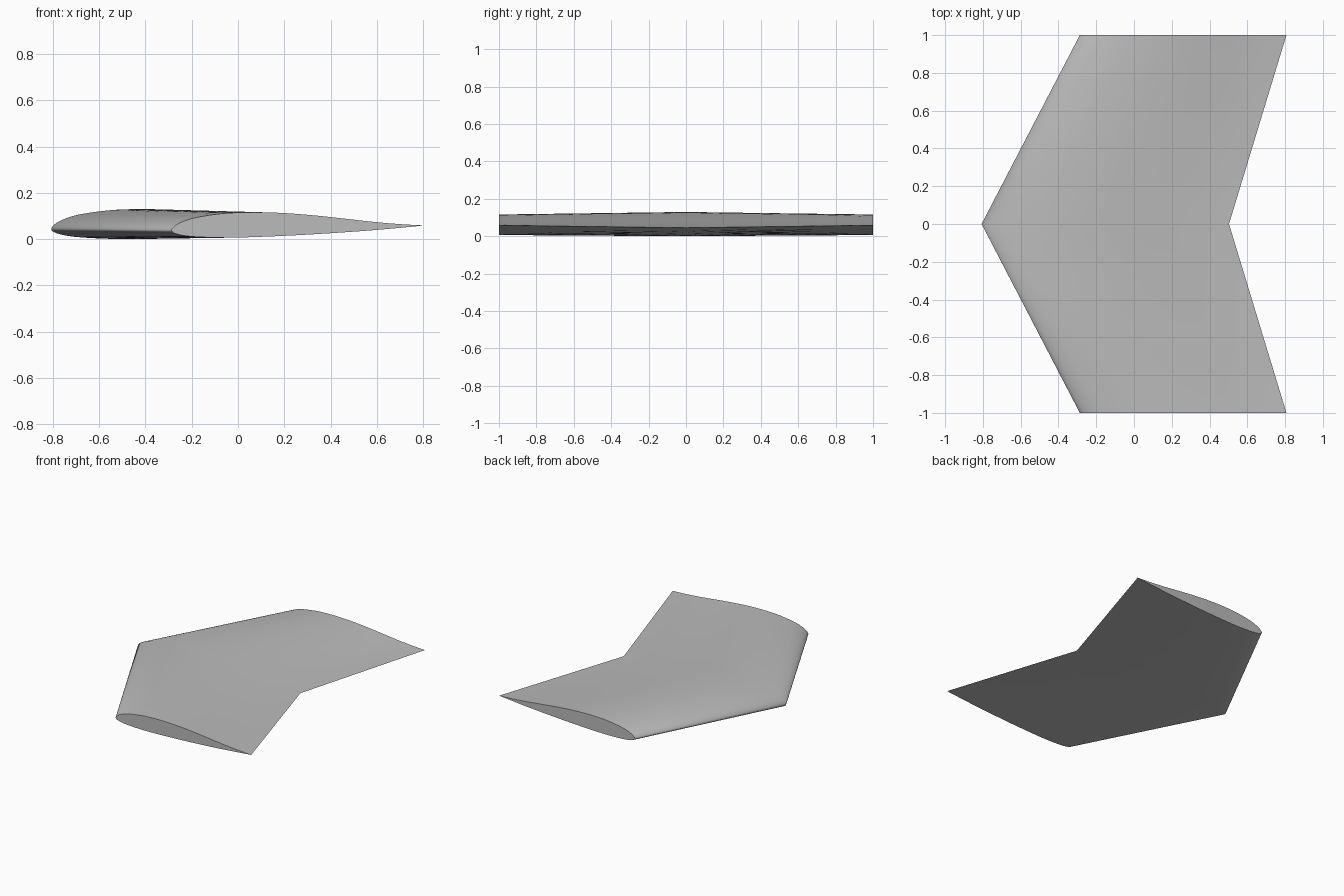
import bpy
import bmesh
import math
from mathutils import Vector

if "Cube" in bpy.data.objects:
    bpy.data.objects.remove(bpy.data.objects["Cube"], do_unlink=True)

# Reflexed airfoil of unit chord: chord position, height
UPPER = [(1, 0), (.9, .0075), (.8, .018), (.7, .031), (.6, .044), (.5, .055),
         (.4, .0627), (.3, .0655), (.2, .0625), (.1, .0495), (.05, .036),
         (.02, .0222), (.005, .010)]
LOWER = [(0, 0), (.005, -.0075), (.02, -.0145), (.05, -.0217), (.1, -.0277),
         (.2, -.0326), (.3, -.0331), (.45, -.03), (.6, -.0246), (.8, -.0145),
         (1, 0)]
STEPS = 4


def smooth_path(points):
    """Catmull-Rom samples through the points."""
    pts = [Vector(p) for p in points]
    pts = [2 * pts[0] - pts[1]] + pts + [2 * pts[-1] - pts[-2]]
    path = []
    for a, b, c, d in zip(pts, pts[1:], pts[2:], pts[3:]):
        for i in range(STEPS):
            t = i / STEPS
            path.append(b + (c - a) * t / 2
                        + (a - 2.5 * b + 2 * c - d / 2) * t ** 2
                        + (3 * b - a - 3 * c + d) * t ** 3 / 2)
    return path


def add_section(bm, y, lead, trail):
    """Place the airfoil between a leading and a trailing point (x, z)."""
    lead, trail = Vector(lead), Vector(trail)
    chord = trail.x - lead.x
    ring = []
    for s, h in airfoil:
        p = lead.lerp(trail, s)
        ring.append(bm.verts.new((p.x, y, p.y + h * chord)))
    return ring


airfoil = smooth_path(UPPER + LOWER)
bm = bmesh.new()

# Root section in the middle, twisted tips on either side
tip_lead, tip_trail = (-.287, .038), (.807, .059)
rings = [add_section(bm, -1, tip_lead, tip_trail),
         add_section(bm, 0, (-.807, .0435), (.503, .0455)),
         add_section(bm, 1, tip_lead, tip_trail)]
for near, far in zip(rings, rings[1:]):
    for i in range(len(near)):
        j = (i + 1) % len(near)
        bm.faces.new((near[i], near[j], far[j], far[i]))

# Flat tip caps
bm.faces.new(rings[0])
bm.faces.new(rings[-1])
bmesh.ops.recalc_face_normals(bm, faces=bm.faces)

mesh = bpy.data.meshes.new("swept_wing")
bm.to_mesh(mesh)
bm.free()
wing = bpy.data.objects.new("swept_wing", mesh)
bpy.context.collection.objects.link(wing)

# Plain grey skin
grey = bpy.data.materials.new("light_grey")
grey.use_nodes = True
colour = (.5, .5, .5, 1)
grey.diffuse_color = colour
grey.node_tree.nodes["Principled BSDF"].inputs["Base Color"].default_value = colour
mesh.materials.append(grey)

# Smooth skin, sharp trailing edge and tips
bpy.ops.object.select_all(action='DESELECT')
wing.select_set(True)
bpy.context.view_layer.objects.active = wing
bpy.ops.object.shade_smooth_by_angle(angle=math.radians(60))
